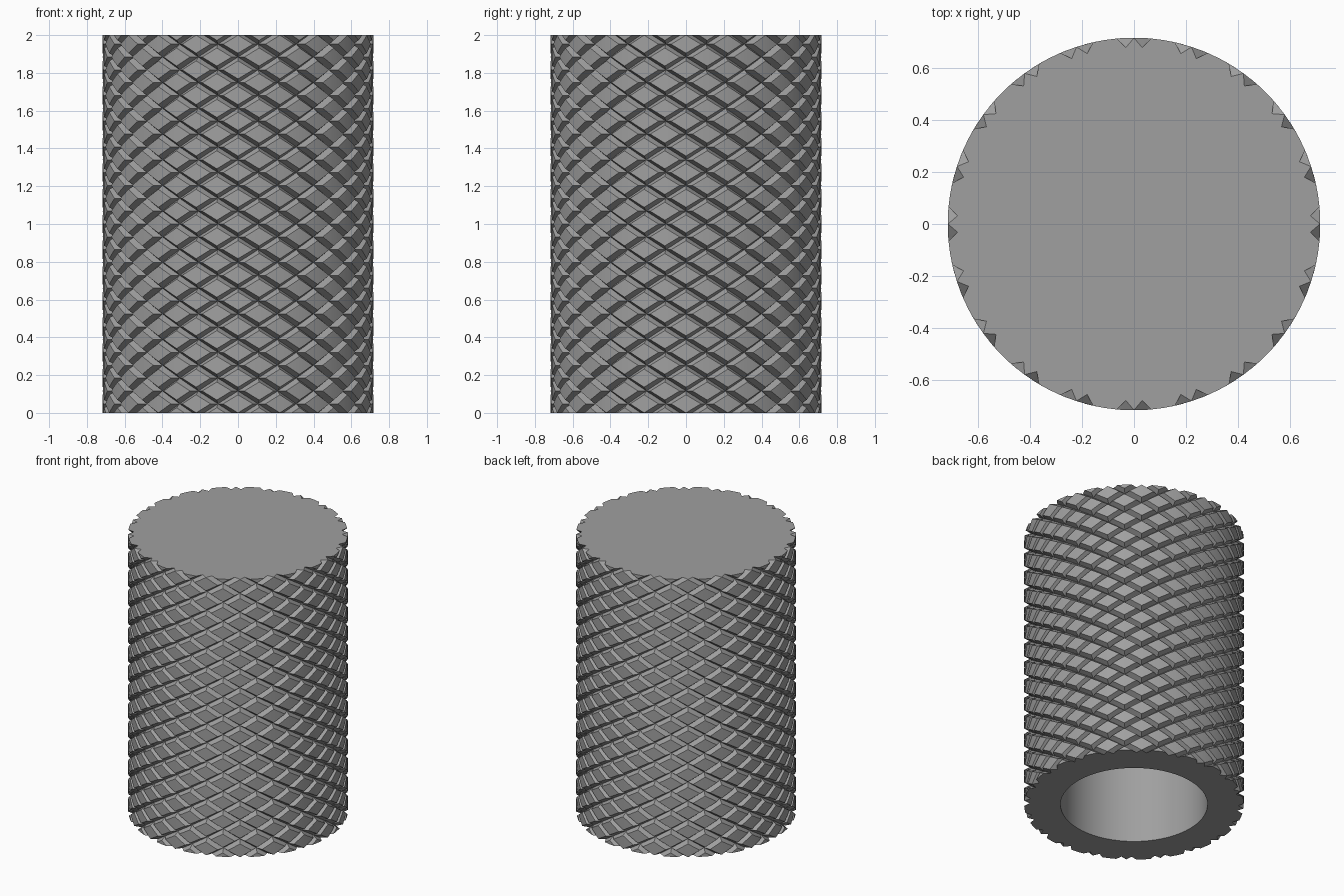
import bpy, bmesh, math
from mathutils import Vector

if "Cube" in bpy.data.objects:
    bpy.data.objects.remove(bpy.data.objects["Cube"])

R = 0.717            # outer radius
DEPTH = 0.037        # groove depth
STARTS = 20          # grooves in each direction
PITCH = 0.136        # height of one diamond
FLAT = 0.70          # share of each diamond left uncut
HEIGHT = 2.0
BORE_R, BORE_DEPTH = 0.48, 1.76

grey = bpy.data.materials.new("steel grey")
grey.diffuse_color = (0.35, 0.35, 0.35, 1)
grey.use_nodes = True
grey.node_tree.nodes["Principled BSDF"].inputs["Base Color"].default_value = grey.diffuse_color

bm = bmesh.new()
half = math.pi / STARTS


def diamond(a, z):
    """One raised diamond, unrolled: x = angle, y = radius, z = height."""
    dirs = [(1, 0), (0, 1), (-1, 0), (0, -1)]
    low = [bm.verts.new((a + dx * half, R - DEPTH, z + dz * PITCH / 2)) for dx, dz in dirs]
    top = [bm.verts.new((a + dx * half * FLAT, R, z + dz * PITCH / 2 * FLAT)) for dx, dz in dirs]
    bm.faces.new(top)
    for i in range(4):
        j = (i + 1) % 4
        bm.faces.new((low[i], low[j], top[j], top[i]))


def cut(point, normal, clear=False):
    bmesh.ops.bisect_plane(bm, geom=bm.verts[:] + bm.edges[:] + bm.faces[:], dist=1e-5,
                           plane_co=point, plane_no=normal, clear_outer=clear)


# Unrolled diamond knurling
for i in range(STARTS):
    for j in range(-9, 10):
        diamond(2 * i * half, 1 + j * PITCH)
        diamond((2 * i + 1) * half, 1 + (j + 0.5) * PITCH)

# Trim both ends, add vertical cuts so that it bends round
cut((0, 0, HEIGHT), (0, 0, 1), True)
cut((0, 0, 0), (0, 0, -1), True)
for k in range(-2, 4 * STARTS + 3):
    cut((k * half / 2, 0, 0), (1, 0, 0))

# Roll up into a cylinder
for v in bm.verts:
    a, r, z = v.co
    v.co = Vector((r * math.cos(a), r * math.sin(a), z))
bmesh.ops.remove_doubles(bm, verts=bm.verts[:], dist=1e-4)


def rim(z):
    return [e for e in bm.edges if e.is_boundary and all(abs(v.co.z - z) < 1e-4 for v in e.verts)]


# Solid top
bmesh.ops.triangle_fill(bm, edges=rim(HEIGHT), use_beauty=True, normal=(0, 0, 1))

# Bore, open at the bottom
outer = rim(0)
N = 64
ring = [[bm.verts.new((BORE_R * math.cos(2 * math.pi * k / N),
                       BORE_R * math.sin(2 * math.pi * k / N), z)) for k in range(N)]
        for z in (0, BORE_DEPTH)]
for k in range(N):
    n = (k + 1) % N
    bm.faces.new((ring[0][k], ring[0][n], ring[1][n], ring[1][k]))
bm.faces.new(ring[1])
inner = [bm.edges.get((ring[0][k], ring[0][(k + 1) % N])) for k in range(N)]
bmesh.ops.triangle_fill(bm, edges=outer + inner, use_beauty=True, normal=(0, 0, -1))

bmesh.ops.recalc_face_normals(bm, faces=bm.faces[:])
mesh = bpy.data.meshes.new("knurled_grip")
bm.to_mesh(mesh)
bm.free()
mesh.materials.append(grey)
grip = bpy.data.objects.new("knurled_grip", mesh)
bpy.context.collection.objects.link(grip)
bpy.context.view_layer.objects.active = grip
grip.select_set(True)
bpy.ops.object.shade_smooth_by_angle(angle=math.radians(15))
